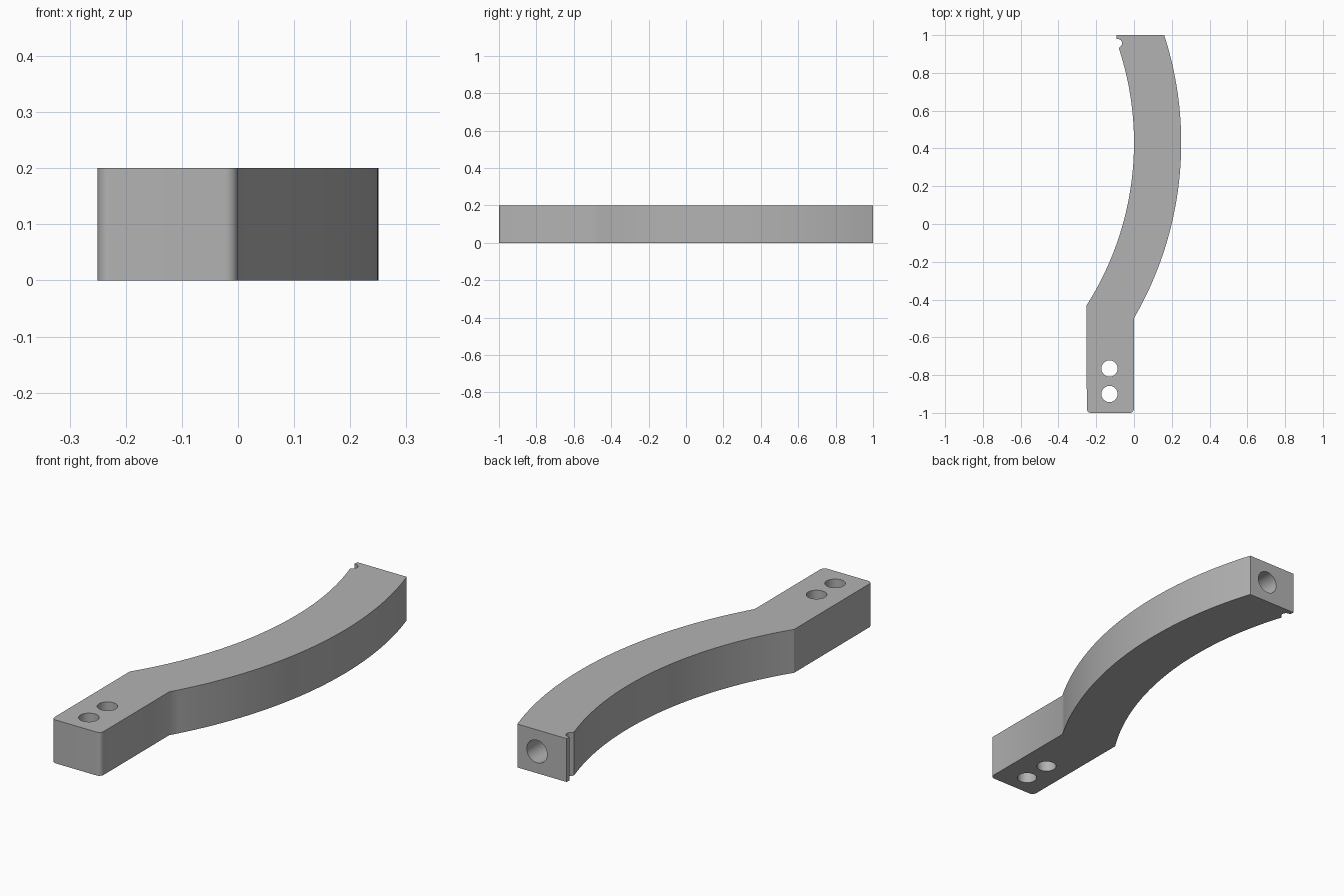
import bpy, bmesh
from math import sin, cos, pi, sqrt, radians
from mathutils import Vector

cube = bpy.data.objects.get("Cube")
if cube:
    bpy.data.objects.remove(cube)

HEIGHT = 0.2
CENTRE = Vector((-1.6, 0.43))     # shared centre of both bow arcs
INNER, OUTER = 1.6, 1.85

grey = bpy.data.materials.new("plain grey")
grey.use_nodes = True
grey.diffuse_color = (0.45, 0.45, 0.45, 1)
grey.node_tree.nodes["Principled BSDF"].inputs["Base Color"].default_value = (0.45, 0.45, 0.45, 1)


def bow(radius, y0, y1, steps=40):
    """Points on a bow arc between two y values."""
    ys = [y0 + (y1 - y0) * i / steps for i in range(steps + 1)]
    return [(CENTRE.x + sqrt(radius ** 2 - (y - CENTRE.y) ** 2), y) for y in ys]


def arc(x, y, r, a0, a1, steps=10):
    """Points on a circle between two angles in degrees."""
    angles = [radians(a0 + (a1 - a0) * i / steps) for i in range(steps + 1)]
    return [(x + r * cos(a), y + r * sin(a)) for a in angles]


# Outline: rounded foot, outer bow, square tip, small hook notch, inner bow
R = 0.022
outline = (arc(-0.25 + R, -1 + R, R, 180, 270) + arc(-R, -1 + R, R, 270, 360)
           + bow(OUTER, -0.5, 1) + [(-0.092, 1), (-0.092, 0.98)]
           + arc(-0.085, 0.957, 0.022, 85, -60) + bow(INNER, 0.93, -0.43))

bm = bmesh.new()
face = bm.faces.new([bm.verts.new((x, y, 0)) for x, y in outline])
side = bmesh.ops.extrude_face_region(bm, geom=[face])
top = [v for v in side["geom"] if isinstance(v, bmesh.types.BMVert)]
bmesh.ops.translate(bm, verts=top, vec=(0, 0, HEIGHT))
bmesh.ops.recalc_face_normals(bm, faces=bm.faces)
mesh = bpy.data.meshes.new("curved_arm")
bm.to_mesh(mesh)
bm.free()
mesh.materials.append(grey)
arm = bpy.data.objects.new("curved_arm", mesh)
bpy.context.collection.objects.link(arm)


def drill(location, radius, depth, tilt=0):
    """Cut one round hole into the arm."""
    bpy.ops.mesh.primitive_cylinder_add(vertices=48, radius=radius, depth=depth,
                                        location=location, rotation=(tilt, 0, 0))
    cutter = bpy.context.object
    cutter.name = "hole_cutter"
    cutter.hide_render = True
    cutter.data.materials.append(grey)
    bpy.context.view_layer.objects.active = arm
    cut = arm.modifiers.new("hole", "BOOLEAN")
    cut.operation, cut.solver, cut.object = "DIFFERENCE", "EXACT", cutter
    bpy.ops.object.modifier_apply(modifier=cut.name)
    bpy.data.objects.remove(cutter)


# Two through holes in the foot, one blind hole in the tip
for y in (-0.765, -0.9):
    drill((-0.13, y, HEIGHT / 2), 0.043, 0.5)
drill((0.06, 1, HEIGHT / 2), 0.052, 0.6, pi / 2)

bpy.ops.object.select_all(action="DESELECT")
arm.select_set(True)
bpy.context.view_layer.objects.active = arm
bpy.ops.object.shade_smooth_by_angle(angle=radians(30))
